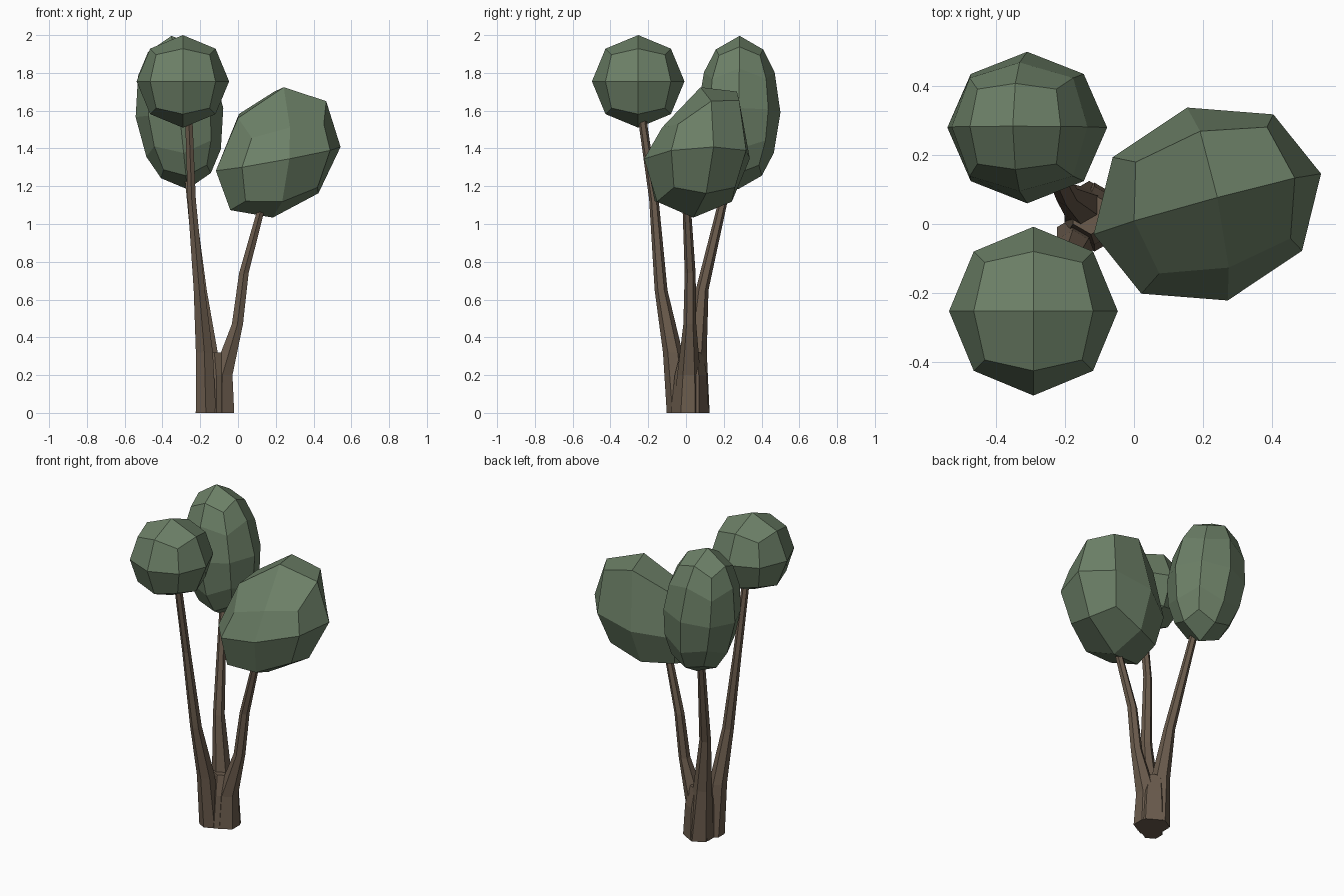
import bpy
import bmesh
import math
from mathutils import Matrix, Vector

cube = bpy.data.objects.get("Cube")
if cube:
    bpy.data.objects.remove(cube, do_unlink=True)


def make_material(name, rgb):
    mat = bpy.data.materials.new(name)
    mat.use_nodes = True
    color = (*rgb, 1)
    mat.diffuse_color = color
    shader = mat.node_tree.nodes["Principled BSDF"]
    shader.inputs["Base Color"].default_value = color
    shader.inputs["Roughness"].default_value = 0.9
    return mat


leaf_green = make_material("leaf green", (0.15, 0.215, 0.135))
bark_brown = make_material("bark brown", (0.145, 0.105, 0.073))


def finish(bm, name, mat):
    bmesh.ops.recalc_face_normals(bm, faces=bm.faces[:])
    mesh = bpy.data.meshes.new(name)
    bm.to_mesh(mesh)
    bm.free()
    mesh.materials.append(mat)
    obj = bpy.data.objects.new(name, mesh)
    bpy.context.scene.collection.objects.link(obj)
    return obj


def foliage(name, center, x_axis, y_axis, z_axis, tall=1.0, lift=0.0, lean=0.0):
    """Rounded subdivided box stretched along three half-axes."""
    bm = bmesh.new()
    bmesh.ops.create_cube(bm, size=2)
    bmesh.ops.subdivide_edges(bm, edges=bm.edges[:], cuts=1, use_grid_fill=True)
    if tall > 1:
        bmesh.ops.scale(bm, vec=(1, 1, tall), verts=bm.verts[:])
        for z in (-0.62, 0.62):  # extra rings on a long crown
            geom = bm.verts[:] + bm.edges[:] + bm.faces[:]
            bmesh.ops.bisect_plane(bm, geom=geom, plane_co=(0, 0, z), plane_no=(0, 0, 1))
    axes = Matrix((x_axis, y_axis, z_axis)).transposed()
    for v in bm.verts:
        p = v.co.normalized()
        v.co = Vector(center) + axes @ p
        v.co.z += lift * p.z ** 2 + lean * p.y * max(p.z, 0)
    return finish(bm, name, leaf_green)


def limb(name, path, sides=6):
    """Tapered limb through (x, y, z, radius) stations with level rings."""
    bm = bmesh.new()
    rings = []
    for x, y, z, r in path:
        ring = []
        for i in range(sides):
            a = math.tau * (i + 0.5) / sides
            ring.append(bm.verts.new((x + r * math.cos(a), y + r * math.sin(a), z)))
        rings.append(ring)
    for low, high in zip(rings, rings[1:]):
        for i in range(sides):
            j = (i + 1) % sides
            bm.faces.new((low[i], low[j], high[j], high[i]))
    bm.faces.new(rings[0][::-1])
    bm.faces.new(rings[-1])
    return finish(bm, name, bark_brown)


# Crowns
foliage("front_crown", (-0.292, -0.253, 1.755),
        (0.245, 0, 0), (0, 0.245, 0), (0, 0, 0.245))
foliage("back_crown", (-0.31, 0.28, 1.59),
        (0.232, 0, 0.024), (0, 0.22, 0), (-0.042, 0.004, 0.406), tall=1.45)
foliage("left_crown", (0.213, 0.058, 1.345),
        (0.33, 0.088, 0.063), (-0.059, 0.28, 0), (0.029, 0.019, 0.345),
        lift=0.034, lean=0.19)

# Shared stump and the three limbs growing out of it
limb("stump", [(-0.115, 0.02, 0, 0.1), (-0.115, 0.025, 0.2, 0.085),
               (-0.125, 0.03, 0.32, 0.06)])
limb("front_limb", [(-0.17, -0.04, 0, 0.062), (-0.178, -0.07, 0.32, 0.052),
                    (-0.205, -0.132, 0.65, 0.034), (-0.245, -0.17, 1.13, 0.025),
                    (-0.262, -0.238, 1.6, 0.022)])
limb("left_limb", [(-0.085, 0.01, 0, 0.075), (-0.083, 0.015, 0.2, 0.062),
                   (-0.003, 0.02, 0.47, 0.034), (0.031, 0.022, 0.74, 0.029),
                   (0.155, -0.002, 1.2, 0.02)])
limb("back_limb", [(-0.13, 0.045, 0, 0.08), (-0.155, 0.055, 0.32, 0.055),
                   (-0.195, 0.085, 0.65, 0.034), (-0.25, 0.198, 1.13, 0.024),
                   (-0.27, 0.245, 1.32, 0.022)])
